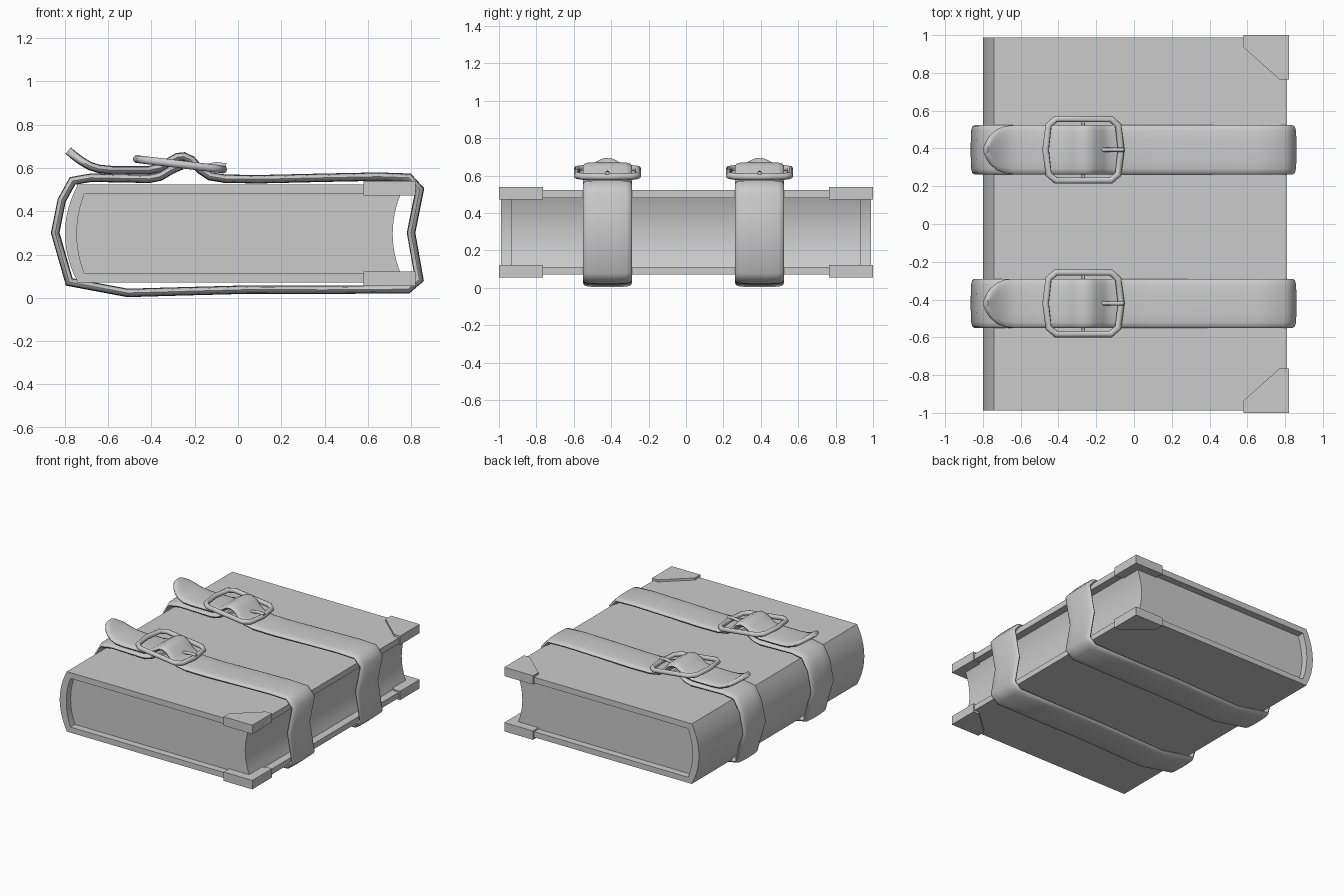
import bpy, bmesh
from math import radians
from mathutils import Vector

if "Cube" in bpy.data.objects:
    bpy.data.objects.remove(bpy.data.objects["Cube"])


def finish(bm, name, angle=35):
    bmesh.ops.recalc_face_normals(bm, faces=bm.faces)
    me = bpy.data.meshes.new(name)
    bm.to_mesh(me)
    bm.free()
    ob = bpy.data.objects.new(name, me)
    bpy.context.collection.objects.link(ob)
    bpy.ops.object.select_all(action='DESELECT')
    ob.select_set(True)
    bpy.context.view_layer.objects.active = ob
    bpy.ops.object.shade_smooth_by_angle(angle=radians(angle))
    return ob


def prism(name, pts, lo, hi, place):
    """Extrude a 2D outline from lo to hi; place(a, b, h) gives the 3D point."""
    bm = bmesh.new()
    a = [bm.verts.new(place(p[0], p[1], lo)) for p in pts]
    b = [bm.verts.new(place(p[0], p[1], hi)) for p in pts]
    n = len(pts)
    bm.faces.new(a)
    bm.faces.new(b)
    for i in range(n):
        bm.faces.new((a[i], a[(i + 1) % n], b[(i + 1) % n], b[i]))
    return finish(bm, name)


def arc(x0, bulge, zc, h, n=12):
    """Shallow vertical arc from bottom to top."""
    ts = [-1 + 2 * i / n for i in range(n + 1)]
    return [(x0 - bulge * (1 - t * t), zc + h * t) for t in ts]


def strap(name, path, widths, cy):
    """Sweep a soft, flat cross-section along an xz path with mitred joints."""
    half = [(-.13, 0), (-.122, .011), (-.1, .0165), (-.05, .0185), (0, .0195),
            (.05, .0185), (.1, .0165), (.122, .011), (.13, 0)]
    section = half + [(y, -t) for y, t in reversed(half[1:-1])]
    pts = [Vector(p) for p in path]
    bm = bmesh.new()
    rings = []
    for i, p in enumerate(pts):
        d0 = (p - pts[max(i - 1, 0)]) if i else (pts[1] - p)
        d1 = (pts[i + 1] - p) if i < len(pts) - 1 else d0
        d0, d1 = d0.normalized(), d1.normalized()
        m = (d0 + d1).normalized()
        nrm = Vector((-m.y, m.x)) / max(m.dot(d0), .7)
        w = widths.get(i, 1)
        rings.append([bm.verts.new((p.x + nrm.x * t, cy + y * w, p.y + nrm.y * t))
                      for y, t in section])
    n = len(section)
    for r, s in zip(rings, rings[1:]):
        for k in range(n):
            bm.faces.new((r[k], r[(k + 1) % n], s[(k + 1) % n], s[k]))
    bm.faces.new(rings[0])
    bm.faces.new(rings[-1])
    return finish(bm, name, 60)


def tube(name, pts, radius, cyclic=False):
    cu = bpy.data.curves.new(name, 'CURVE')
    cu.dimensions = '3D'
    cu.bevel_depth = radius
    cu.bevel_resolution = 2
    cu.use_fill_caps = True
    sp = cu.splines.new('POLY')
    sp.points.add(len(pts) - 1)
    for q, p in zip(sp.points, pts):
        q.co = (*p, 1)
    sp.use_cyclic_u = cyclic
    ob = bpy.data.objects.new(name, cu)
    bpy.context.collection.objects.link(ob)
    bpy.ops.object.select_all(action='DESELECT')
    ob.select_set(True)
    bpy.context.view_layer.objects.active = ob
    bpy.ops.object.convert(target='MESH')
    bpy.ops.object.shade_smooth_by_angle(angle=radians(60))


def along_y(a, b, h):
    return (a, h, b)


def along_z(a, b, h):
    return (a, b, h)


# Cover: two boards joined by a rounded spine
inner = arc(-.71, .035, .296, .184)
outer = arc(-.74, .06, .297, .227)
cover = [(.81, .07)] + outer + [(.81, .524), (.81, .48)] + inner[::-1] + [(.81, .112)]
prism("cover", cover, -.988, .988, along_y)

# Page block with hollow fore edge
fore = arc(.752, .037, .296, .184)
prism("pages", inner + fore[::-1], -.935, .935, along_y)

# Corner guards on the four fore-edge corners
for sy in (1, -1):
    guard = [(.58, sy), (.58, .935 * sy), (.77, .765 * sy), (.82, .765 * sy), (.82, sy)]
    for lo, hi, side in ((.473, .54, "top"), (.055, .122, "bottom")):
        prism("corner_guard_" + side, guard, lo, hi, along_z)

# Straps: tail tip, through the buckle, around the book, back to the buckle bar
path = [(-.785, .68), (-.775, .672), (-.755, .655), (-.725, .633), (-.685, .609),
        (-.64, .595), (-.58, .59), (-.41, .59), (-.36, .6), (-.315, .63), (-.28, .65),
        (-.25, .653), (-.215, .637), (-.175, .592), (-.13, .562), (-.06, .55),
        (.1, .548), (.4, .555), (.65, .56), (.79, .555), (.84, .50), (.80, .30),
        (.838, .085), (.785, .04), (.4, .037), (.05, .038), (-.25, .03), (-.51, .0225),
        (-.78, .073), (-.845, .30), (-.815, .45), (-.765, .54), (-.68, .555),
        (-.41, .55), (-.36, .56), (-.31, .59), (-.26, .612)]
tip = {0: .18, 1: .4, 2: .64, 3: .84, 4: .96}
for cy, side in ((.393, "back"), (-.42, "front")):
    strap("strap_" + side, path, tip, cy)

    def on_buckle(x, y):
        return (-.268 + x, cy + y, .617 - .12 * x)

    # Tilted buckle frame, centre bar and prong
    quarter = [(.2, 0), (.184, .13), (.145, .163)]
    ring = quarter + [(-x, y) for x, y in reversed(quarter)]
    ring += [(x, -y) for x, y in reversed(ring[1:-1])]
    tube("buckle_frame_" + side, [on_buckle(*p) for p in ring], .018, True)
    tube("buckle_bar_" + side, [on_buckle(0, -.165), on_buckle(0, .165)], .009)
    tube("buckle_prong_" + side, [on_buckle(0, 0), on_buckle(.1, 0),
                                  (-.1, cy, .616), (-.055, cy, .611)], .011)
